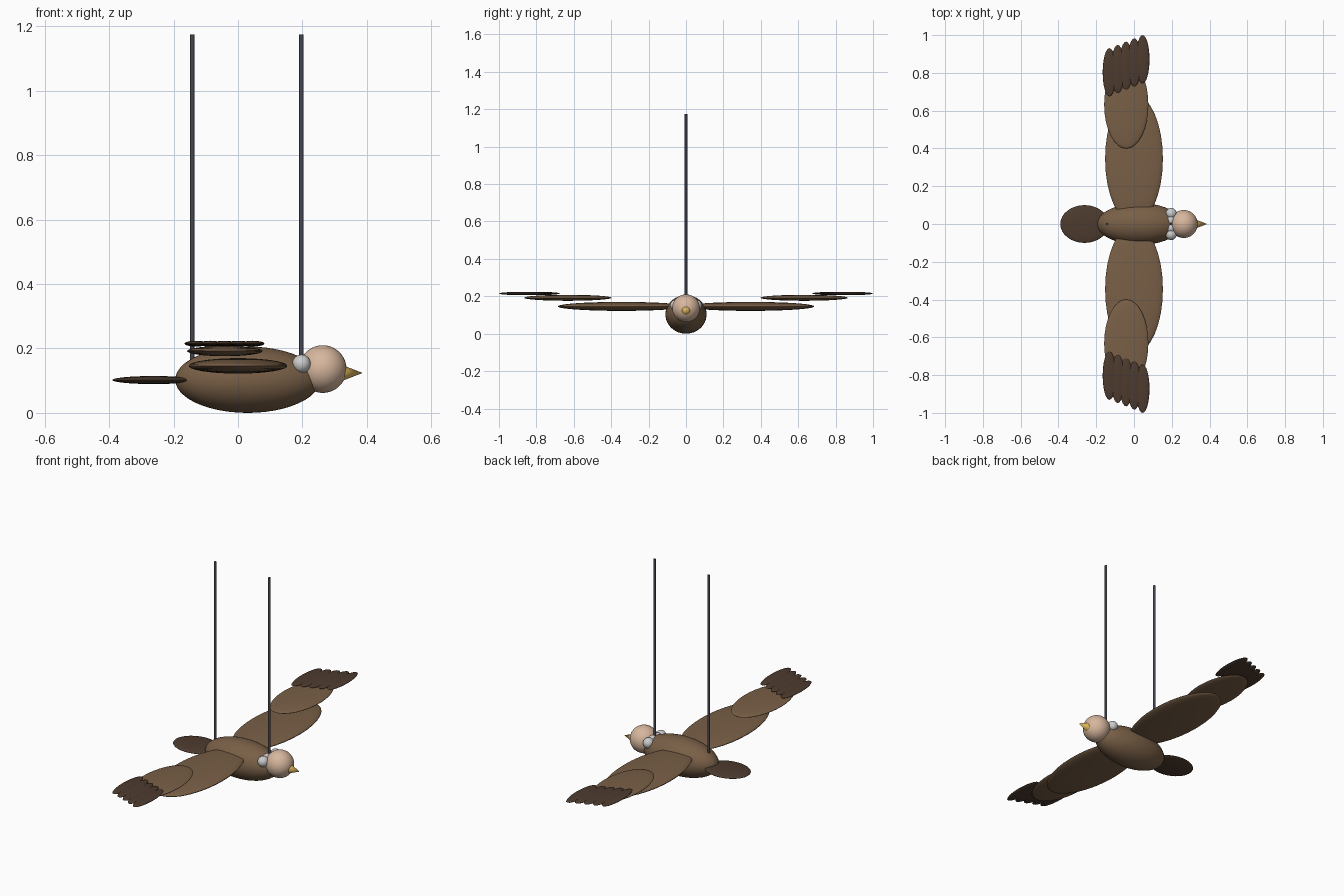
import bpy
from math import pi

if "Cube" in bpy.data.objects:
    bpy.data.objects.remove(bpy.data.objects["Cube"])


def material(name, rgb):
    m = bpy.data.materials.new(name)
    m.diffuse_color = (*rgb, 1)
    m.use_nodes = True
    m.node_tree.nodes["Principled BSDF"].inputs["Base Color"].default_value = m.diffuse_color
    return m


BROWN = material("brown_plumage", (0.19, 0.115, 0.062))
DARK = material("dark_feathers", (0.075, 0.044, 0.028))
SKIN = material("bare_skin", (0.68, 0.47, 0.34))
WHITE = material("white_down", (0.85, 0.85, 0.83))
HORN = material("yellow_horn", (0.72, 0.46, 0.1))
STEEL = material("dark_steel", (0.06, 0.06, 0.08))


def finish(name, mat):
    ob = bpy.context.object
    ob.name = name
    ob.data.materials.append(mat)
    bpy.ops.object.shade_smooth_by_angle()
    return ob


def ellipsoid(name, loc, radii, mat, segs=32, rings=20):
    bpy.ops.mesh.primitive_uv_sphere_add(segments=segs, ring_count=rings, location=loc)
    bpy.context.object.scale = radii
    bpy.ops.object.transform_apply(location=False, rotation=False, scale=True)
    return finish(name, mat)


# Body, head and tail
ellipsoid("body", (0.03, 0, 0.103), (0.225, 0.11, 0.103), BROWN, 40, 24)
ellipsoid("head", (0.263, 0, 0.136), (0.074, 0.074, 0.074), SKIN)
ellipsoid("tail", (-0.262, 0, 0.102), (0.128, 0.1, 0.0125), DARK)

# Beak
bpy.ops.mesh.primitive_cone_add(vertices=24, radius1=0.026, radius2=0, depth=0.067,
                                location=(0.3535, 0, 0.124), rotation=(0, pi / 2, 0))
finish("beak", HORN)

for side, s in (("left", 1), ("right", -1)):
    # Downy neck ruff
    for i, y in enumerate((0.02, 0.055)):
        ellipsoid(f"neck_ruff_{side}_{i}", (0.197, s * y, 0.152), (0.029, 0.03, 0.029), WHITE, 20, 12)
    # Overlapping wing segments
    ellipsoid(f"inner_wing_{side}", (0, s * 0.345, 0.146), (0.153, 0.341, 0.024), BROWN)
    ellipsoid(f"outer_wing_{side}", (-0.041, s * 0.632, 0.192), (0.117, 0.233, 0.016), BROWN)
    # Fingered flight feathers
    for i in range(5):
        ellipsoid(f"flight_feather_{side}_{i}",
                  (-0.13 + 0.044 * i, s * (0.803 + 0.0173 * i), 0.215),
                  (0.036, 0.128, 0.009), DARK, 24, 14)

# Hanging rods
for name, x in (("rear_rod", -0.142), ("front_rod", 0.197)):
    bpy.ops.mesh.primitive_cylinder_add(vertices=16, radius=0.007, depth=1.025,
                                        location=(x, 0, 0.6625))
    finish(name, STEEL)
